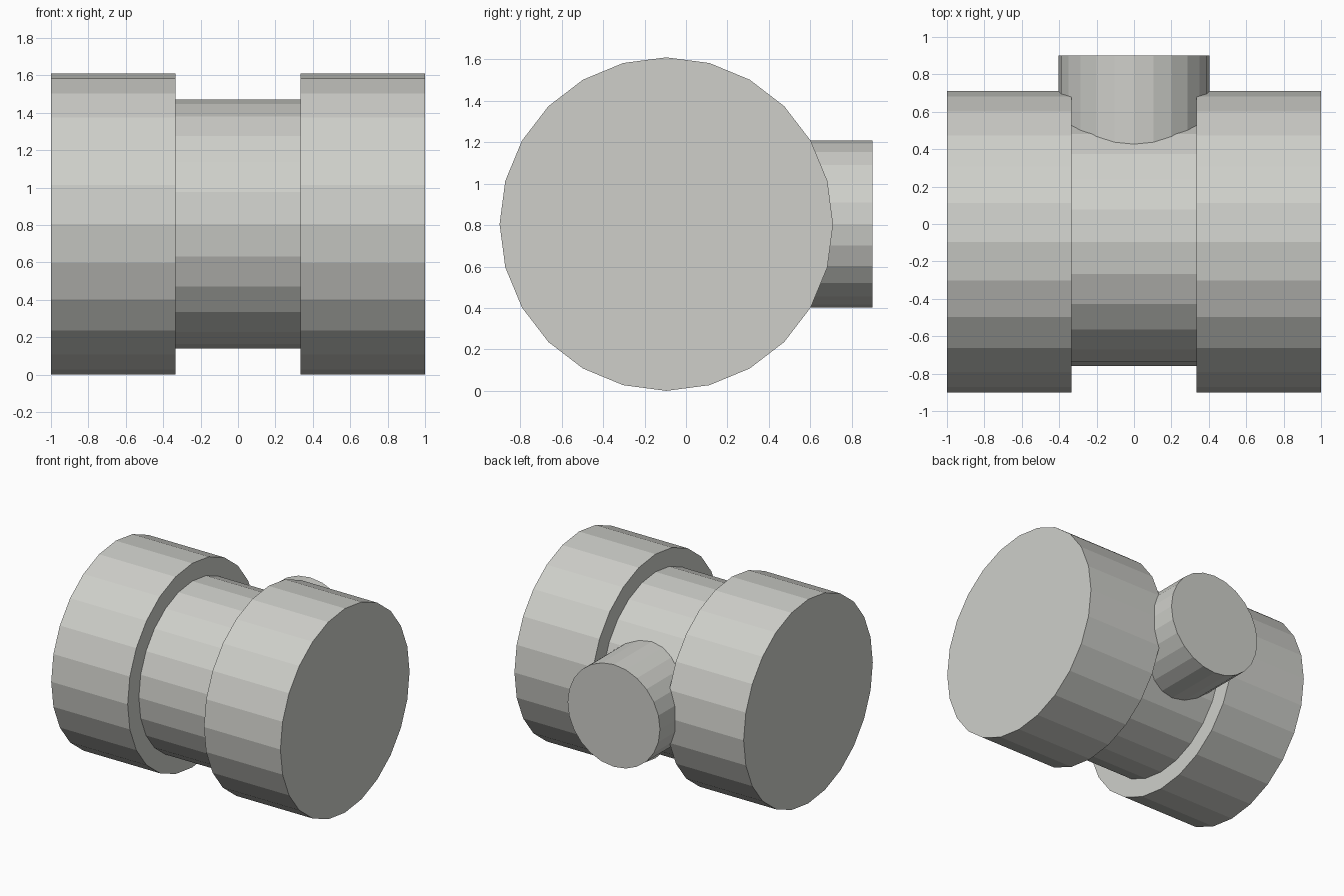
import bpy
from math import radians
from mathutils import Matrix

cube = bpy.data.objects.get("Cube")
if cube:
    bpy.data.objects.remove(cube, do_unlink=True)

# Single pale grey material
grey = bpy.data.materials.new("pale_grey")
grey.use_nodes = True
colour = (0.62, 0.625, 0.59, 1)
grey.diffuse_color = colour
grey.node_tree.nodes["Principled BSDF"].inputs["Base Color"].default_value = colour

SIDES = 24
AXIS_Y, AXIS_Z = -0.095, 0.805


def cylinder(name, radius, length, centre, turn):
    """Flat-sided capped cylinder, laid on its side by the given turn."""
    bpy.ops.mesh.primitive_cylinder_add(vertices=SIDES, radius=radius, depth=length)
    obj = bpy.context.object
    obj.name = name
    obj.data.transform(turn)
    obj.location = centre
    obj.data.materials.append(grey)
    return obj


along_x = Matrix.Rotation(radians(90), 4, "Y")
along_y = Matrix.Rotation(radians(90), 4, "X")

# Two wide end drums
for side, name in ((1, "left_drum"), (-1, "right_drum")):
    cylinder(name, 0.805, 0.667, (side * 0.6665, AXIS_Y, AXIS_Z), along_x)

# Narrower core joining the drums
cylinder("core", 0.665, 0.667, (0, AXIS_Y, AXIS_Z), along_x)

# Round stub leaving the back of the core
cylinder("rear_stub", 0.403, 0.9 - AXIS_Y, (0, (0.9 + AXIS_Y) / 2, AXIS_Z), along_y)
